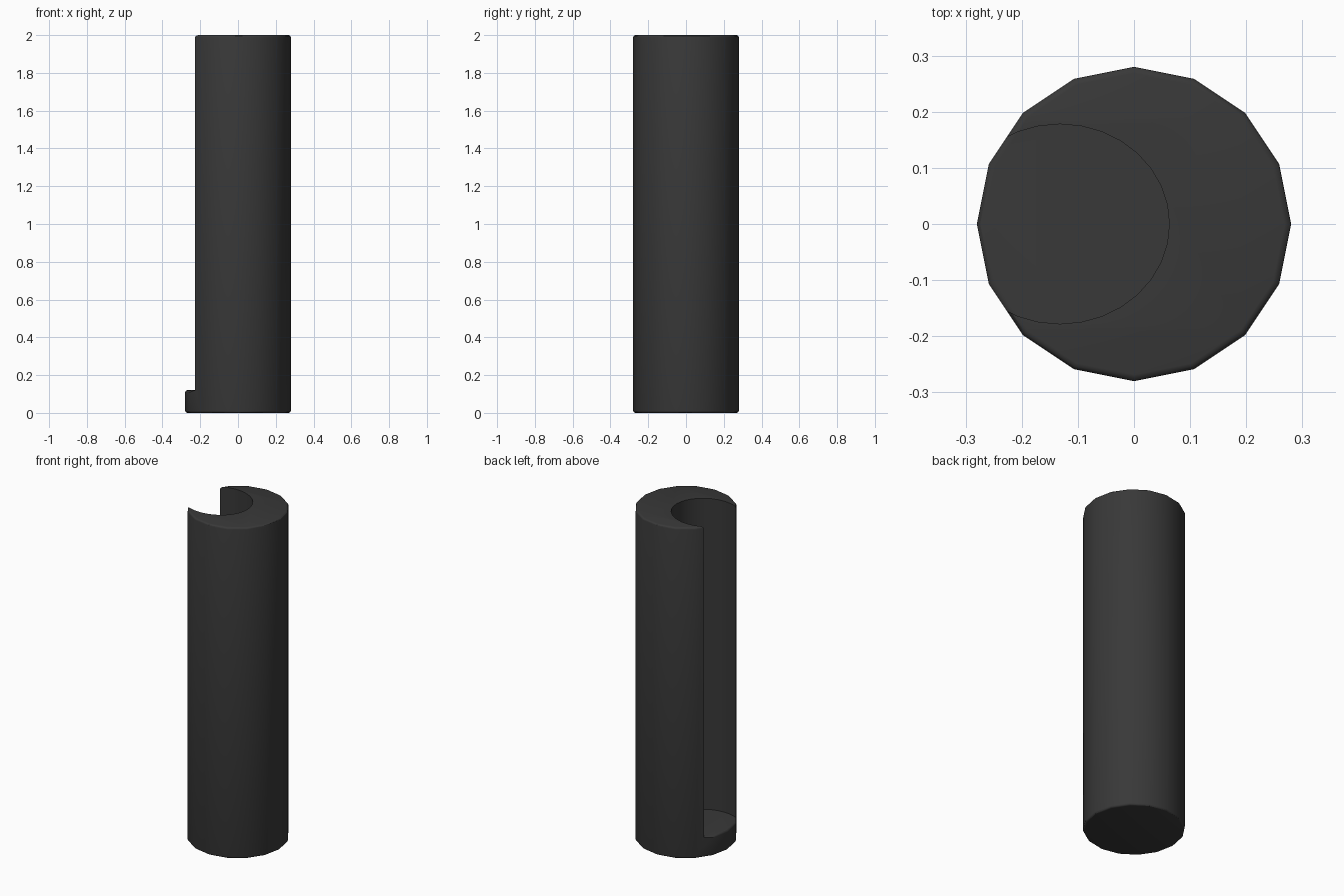
import bpy, bmesh
from math import sin, cos, tau

if "Cube" in bpy.data.objects:
    bpy.data.objects.remove(bpy.data.objects["Cube"])

R, H, FLOOR = 0.28, 2.0, 0.12


def prism(name, sides, cx, rx, ry, z0, z1):
    """Upright prism with an elliptical outline."""
    bm = bmesh.new()
    ring = [bm.verts.new((cx + rx * cos(tau * i / sides), ry * sin(tau * i / sides), z0))
            for i in range(sides)]
    base = bm.faces.new(ring)
    top = bmesh.ops.extrude_face_region(bm, geom=[base])["geom"]
    bmesh.ops.translate(bm, vec=(0, 0, z1 - z0),
                        verts=[v for v in top if isinstance(v, bmesh.types.BMVert)])
    bmesh.ops.recalc_face_normals(bm, faces=bm.faces)
    mesh = bpy.data.meshes.new(name)
    bm.to_mesh(mesh)
    bm.free()
    obj = bpy.data.objects.new(name, mesh)
    bpy.context.collection.objects.link(obj)
    return obj


# Column with an open channel that stops above a low floor
column = prism("channelled_column", 16, 0, R, R, 0, H)
cutter = prism("channel_cutter", 32, -0.132, 0.195, 0.178, FLOOR, H + 0.2)
cutter.hide_render = True

bpy.context.view_layer.objects.active = column
column.select_set(True)
cut = column.modifiers.new("channel", 'BOOLEAN')
cut.operation = 'DIFFERENCE'
cut.solver = 'EXACT'
cut.object = cutter
bpy.ops.object.modifier_apply(modifier=cut.name)
bpy.data.objects.remove(cutter, do_unlink=True)

# Round the outer rims: bottom, top and the exposed floor lip
bm = bmesh.new()
bm.from_mesh(column.data)
bmesh.ops.remove_doubles(bm, verts=bm.verts, dist=1e-5)


def is_rim(e):
    a, b = (v.co for v in e.verts)
    level = any(abs(a.z - z) < 1e-4 and abs(b.z - z) < 1e-4 for z in (0, FLOOR, H))
    outer = all(p.xy.length > R * 0.975 for p in (a, b))
    return level and outer and len(e.link_faces) == 2 and e.calc_face_angle(0) > 0.5


bmesh.ops.bevel(bm, geom=[e for e in bm.edges if is_rim(e)], offset=0.016,
                segments=3, profile=0.5, affect='EDGES', clamp_overlap=True)
bm.to_mesh(column.data)
bm.free()

# Dark finish
mat = bpy.data.materials.new("dark_grey")
mat.diffuse_color = (0.04, 0.04, 0.04, 1)
mat.use_nodes = True
mat.node_tree.nodes["Principled BSDF"].inputs["Base Color"].default_value = mat.diffuse_color
column.data.materials.clear()
column.data.materials.append(mat)
bpy.ops.object.shade_smooth_by_angle()
